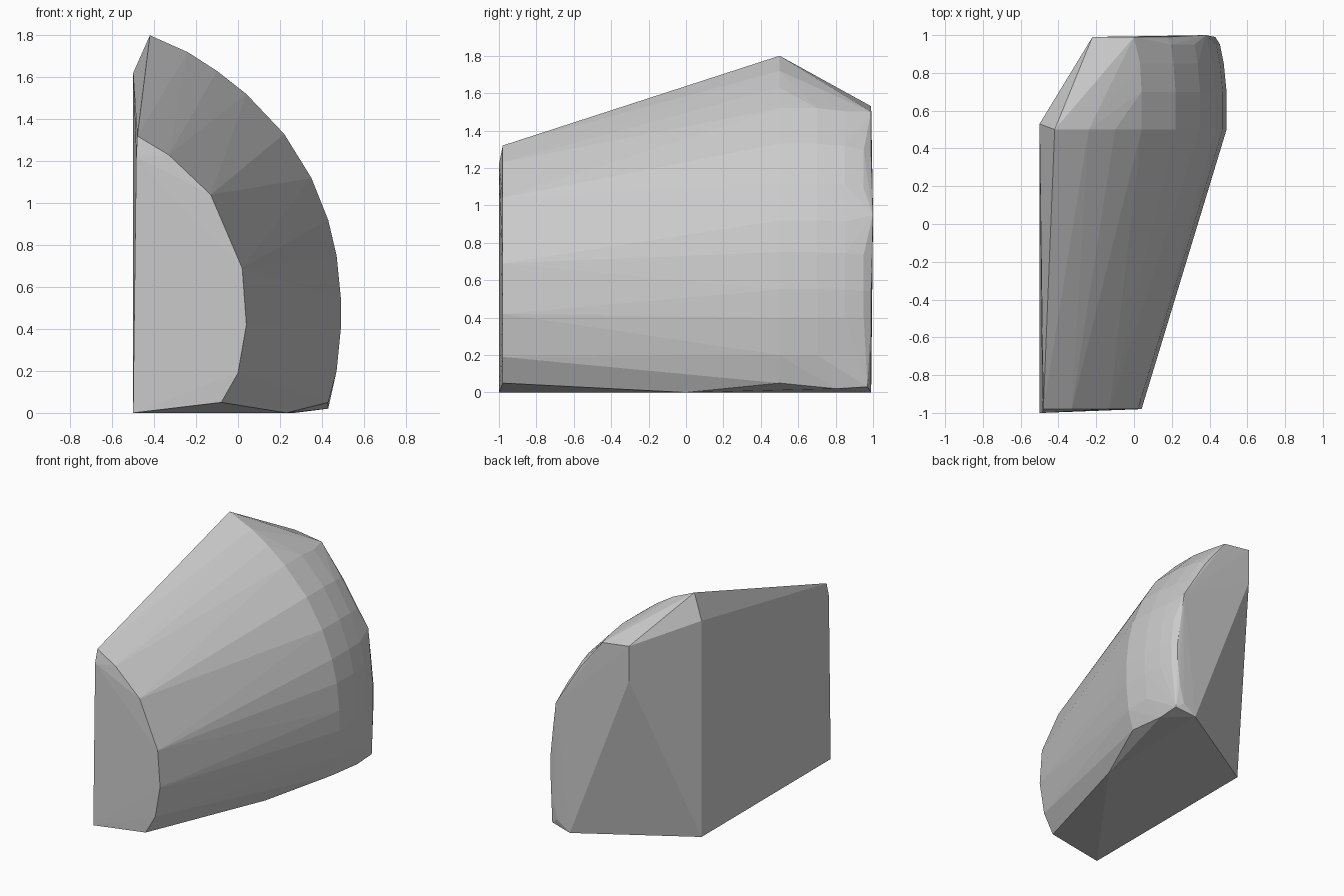
import bpy
import bmesh
from mathutils import Vector

default_cube = bpy.data.objects.get("Cube")
if default_cube:
    bpy.data.objects.remove(default_cube, do_unlink=True)


def make_material(name, colour):
    material = bpy.data.materials.new(name)
    material.use_nodes = True
    material.diffuse_color = colour
    shader = material.node_tree.nodes["Principled BSDF"]
    shader.inputs["Base Color"].default_value = colour
    return material


def place_profile(profile, depth):
    """Stand an (x, z) profile upright at one depth."""
    return [Vector((x, depth, z)) for x, z in profile]


def shrink_profile(profile, factor, centre):
    """Scale a profile about a centre, keeping its rounded side only."""
    centre = Vector(centre)
    scaled = [centre + (Vector(point) - centre) * factor for point in profile]
    return [point for point in scaled if point.x > 0]


def build_hull(name, points, material):
    """Wrap the points in a faceted convex shell."""
    mesh = bpy.data.meshes.new(name)
    shell = bmesh.new()
    for point in points:
        shell.verts.new(point)
    result = bmesh.ops.convex_hull(shell, input=shell.verts)
    unused = result["geom_interior"] + result["geom_unused"]
    loose = {item for item in unused if isinstance(item, bmesh.types.BMVert)}
    bmesh.ops.delete(shell, geom=list(loose), context="VERTS")
    bmesh.ops.recalc_face_normals(shell, faces=shell.faces)
    shell.to_mesh(mesh)
    shell.free()
    mesh.materials.append(material)
    body = bpy.data.objects.new(name, mesh)
    bpy.context.collection.objects.link(body)
    return body


# Small curved end at the front
front_profile = [(-.08, .05), (0, .19), (.04, .42), (.02, .69),
                 (-.13, 1.04), (-.33, 1.23), (-.48, 1.32)]

# Widest cross-section, from the foot up to the peak
shoulder_profile = [(.43, .05), (.47, .2), (.49, .4), (.49, .55), (.47, .75),
                    (.43, .92), (.35, 1.12), (.22, 1.33), (.04, 1.52),
                    (-.1, 1.63), (-.24, 1.72), (-.42, 1.8)]

points = place_profile(front_profile, -.98)
points += place_profile(shoulder_profile, .5)

# Rounded shoulder closing in towards the back
for depth, factor in [(.7, 1), (.85, .985), (.95, .965), (.99, .94)]:
    ring = shrink_profile(shoulder_profile, factor, (-.5, .4))
    points += place_profile(ring, depth)

# Flat side, chamfered back corner and base
side_corners = [(-.5, -1, 0), (-.485, -1, 1.22), (-.5, .53, 0), (-.5, .53, 1.62)]
back_corners = [(-.22, .99, 1.27), (-.22, .99, 1.53), (0, .99, 1.5), (.38, 1, .95)]
base_corners = [(.23, 0, 0), (.27, .99, 0), (.43, .8, .02), (.43, .97, .03)]
for corner in side_corners + back_corners + base_corners:
    points.append(Vector(corner))

stone_grey = make_material("stone_grey", (.6, .6, .6, 1))
build_hull("faceted_rock_body", points, stone_grey)
